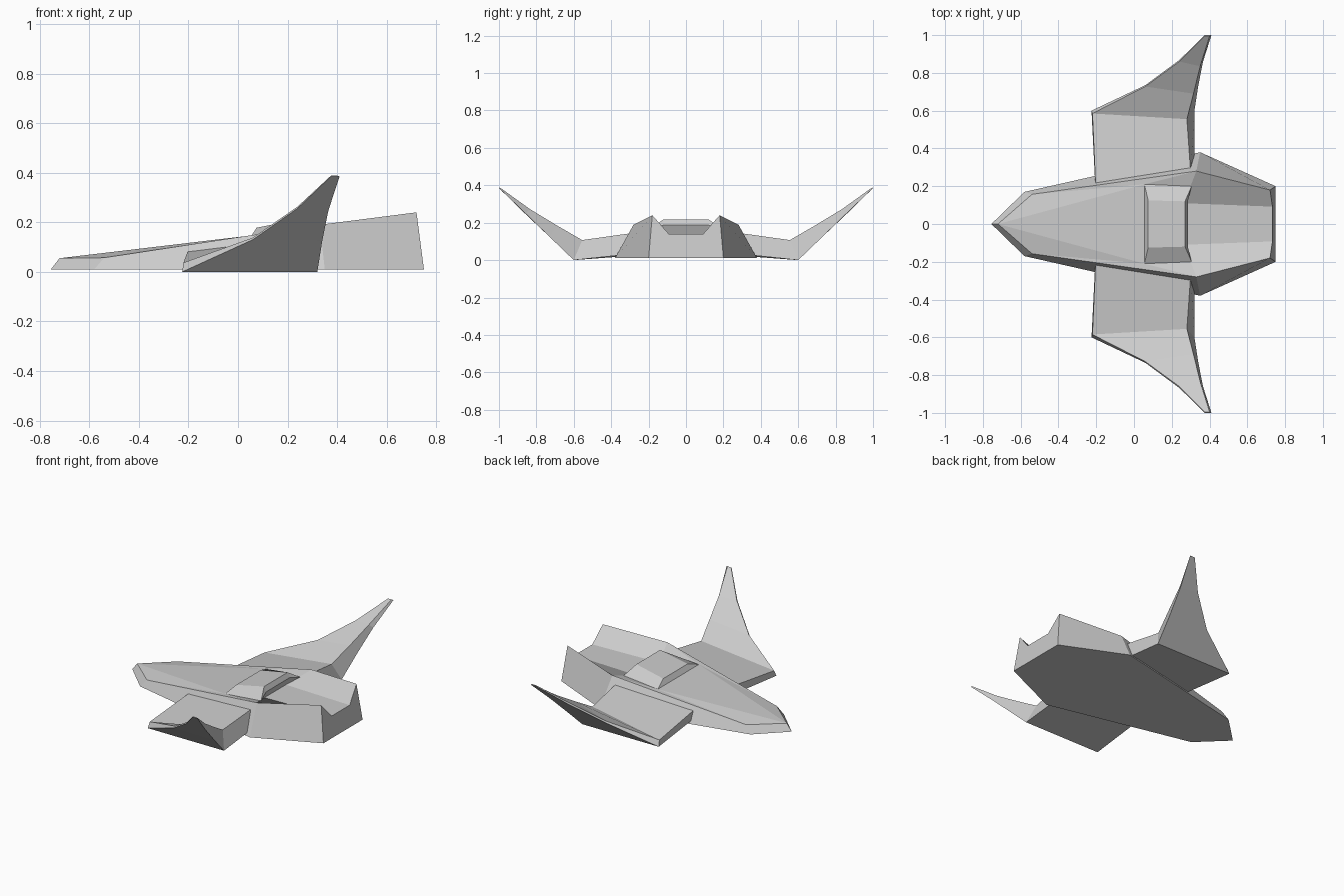
import bpy, bmesh

if "Cube" in bpy.data.objects:
    bpy.data.objects.remove(bpy.data.objects["Cube"])


def make_object(name, points, half_faces, center_faces=()):
    """Faceted part symmetric about y = 0; half_faces get a mirrored twin."""
    bm = bmesh.new()
    cache = {}

    def vert(key, side=1):
        x, y, z = points[key]
        co = (x, y * side, z)
        if co not in cache:
            cache[co] = bm.verts.new(co)
        return cache[co]

    for face in half_faces:
        for side in (1, -1):
            bm.faces.new([vert(k, side) for k in face])
    # each center face runs along the +y half and back along the -y half
    for chain in center_faces:
        ring = [vert(k) for k in chain] + [vert(k, -1) for k in reversed(chain)]
        bm.faces.new(list(dict.fromkeys(ring)))
    bmesh.ops.recalc_face_normals(bm, faces=bm.faces[:])
    mesh = bpy.data.meshes.new(name)
    bm.to_mesh(mesh)
    bm.free()
    obj = bpy.data.objects.new(name, mesh)
    bpy.context.collection.objects.link(obj)
    return obj


# Key points on the +y half of the body
P = {
    "nose_b": (-.755, 0, .01), "nose_t": (-.72, 0, .055),
    "shoulder_b": (-.58, .17, .01), "shoulder_t": (-.54, .157, .057),
    "hip_b": (.35, .38, .01), "hip_t": (.33, .28, .19),
    "tail_b": (.75, .2, .01), "tail_t": (.72, .18, .24),
    "notch": (.733, .092, .14), "floor": (.265, .11, .14),
    "cab_front": (.055, .21, .147), "cab_side": (.305, .2, .165),
    "roof_front": (.075, .125, .178), "roof_rear": (.27, .12, .217),
    "cab_rear": (.285, .12, .187),
}

# Hull with raised rear ridges and a sunken rear deck
make_object("hull", P, [
    ("nose_b", "shoulder_b", "shoulder_t", "nose_t"),
    ("shoulder_b", "hip_b", "hip_t", "shoulder_t"),
    ("hip_b", "tail_b", "tail_t", "hip_t"),
    ("nose_t", "shoulder_t", "cab_front"),
    ("shoulder_t", "hip_t", "cab_front"),
    ("cab_front", "hip_t", "cab_side"),
    ("cab_side", "hip_t", "floor"),
    ("hip_t", "tail_t", "notch", "floor"),
    ("tail_b", "tail_t", "notch"),
], [
    ("nose_t", "cab_front"),
    ("floor", "notch"),
    ("notch", "tail_b"),
    ("nose_b", "shoulder_b", "hip_b", "tail_b"),
])

# Canopy on top of the hull
make_object("canopy", P, [
    ("cab_front", "cab_side", "roof_rear", "roof_front"),
    ("cab_side", "cab_rear", "roof_rear"),
    ("cab_side", "floor", "cab_rear"),
], [
    ("cab_front", "roof_front"),
    ("roof_front", "roof_rear"),
    ("roof_rear", "cab_rear"),
    ("cab_rear", "floor"),
    ("cab_front", "cab_side", "floor"),
])

# Wing sections, root to tip: leading bottom, leading top, trailing top, trailing bottom
sections = [
    [(-.205, .2, .03), (-.203, .2, .083), (.3, .27, .147), (.32, .27, .035)],
    [(-.225, .6, 0), (-.22, .585, .037), (.28, .555, .107), (.32, .6, 0)],
    [(.06, .735, .13), (.06, .728, .138), (.315, .69, .185), (.34, .73, .125)],
    [(.24, .868, .256), (.24, .86, .263), (.35, .835, .273), (.365, .858, .249)],
    [(.375, 1, .385), (.375, .995, .388), (.4, .995, .388), (.41, 1, .385)],
]
W = {(s, i): co for s, sec in enumerate(sections) for i, co in enumerate(sec)}
faces = [[(s, i), (s, (i + 1) % 4), (s + 1, (i + 1) % 4), (s + 1, i)]
         for s in range(4) for i in range(4)]
faces += [[(s, i) for i in range(4)] for s in (0, 4)]
make_object("wings", W, faces)
